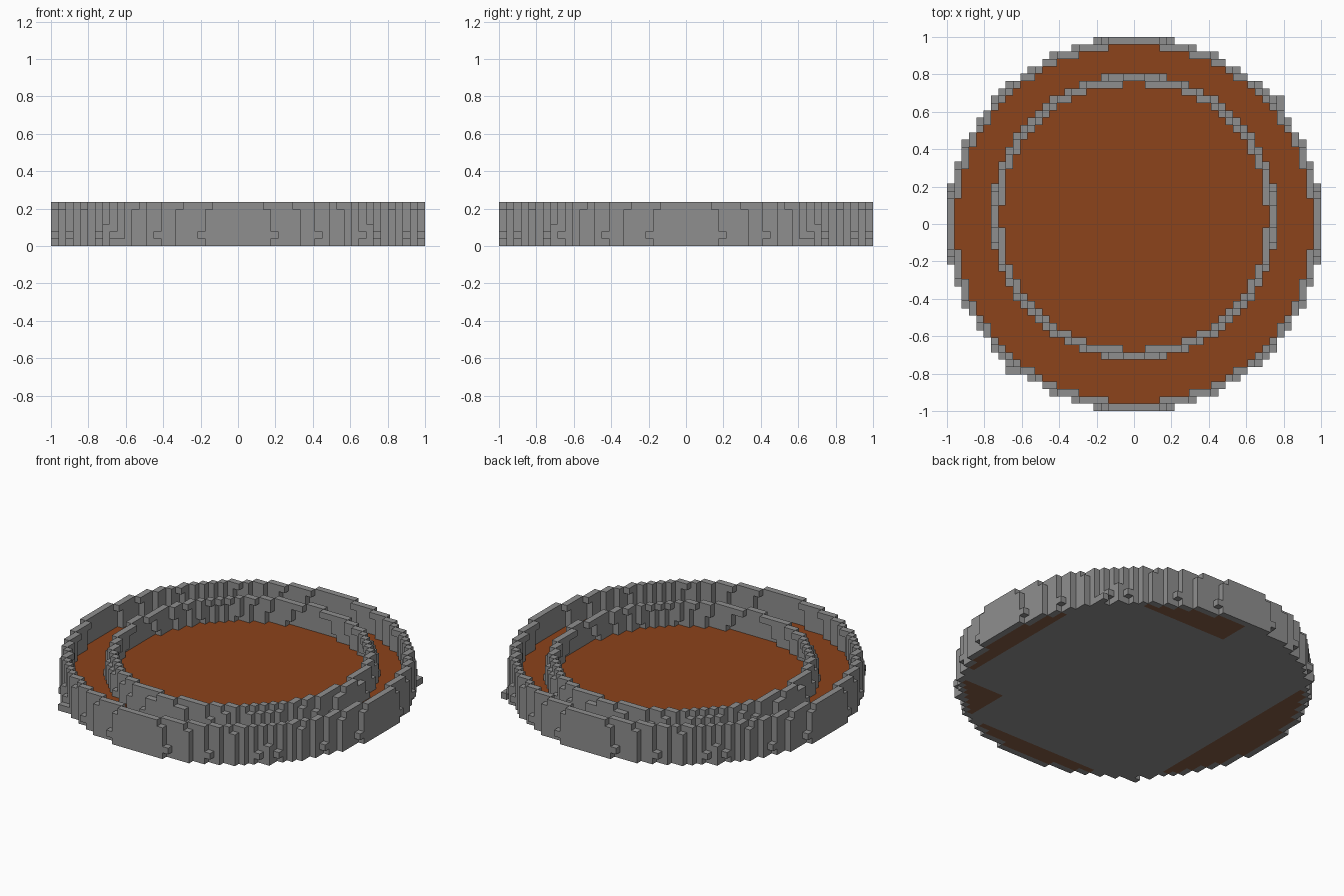
import bpy
import bmesh
from mathutils import Vector

cube = bpy.data.objects.get("Cube")
if cube:
    bpy.data.objects.remove(cube)

U = 2 / 51          # block size
LAYERS = 6          # wall height in blocks
MID = 1             # layer where the rings are widest
FLOOR = 2           # floor height in blocks


def material(name, rgb):
    m = bpy.data.materials.new(name)
    m.use_nodes = True
    m.diffuse_color = (*rgb, 1)
    m.node_tree.nodes["Principled BSDF"].inputs["Base Color"].default_value = (*rgb, 1)
    return m


stone = material("stone grey", (0.275, 0.275, 0.275))
earth = material("earth brown", (0.262, 0.056, 0.011))
dirt = material("dull dirt brown", (0.24, 0.112, 0.062))


def disc(radius, cy, k):
    """Blocks of layer k inside a ball centred on the MID layer."""
    n = int(radius) + 1
    return {(x, y + cy, k) for x in range(-n, n + 1) for y in range(-n, n + 1)
            if x * x + y * y + (k - MID) ** 2 <= radius ** 2}


def rim(cells):
    """Blocks with at least one open side within their layer."""
    return {(x, y, k) for x, y, k in cells
            if not {(x + 1, y, k), (x - 1, y, k), (x, y + 1, k), (x, y - 1, k)} <= cells}


def build(name, cells, mats, rule=None):
    """Make the outer skin of a set of blocks."""
    bm = bmesh.new()
    verts = {}

    def vert(p):
        key = tuple(round(2 * c) for c in p)
        if key not in verts:
            verts[key] = bm.verts.new((p[0] * U, p[1] * U, (p[2] + 0.5) * U))
        return verts[key]

    for cell in sorted(cells):
        for axis in range(3):
            for sign in (-1, 1):
                n = Vector((0, 0, 0))
                n[axis] = sign
                c = Vector(cell)
                if tuple(int(v) for v in c + n) in cells:
                    continue
                a = Vector((0, 0, 0))
                a[(axis + 1) % 3] = 0.5
                b = n.cross(a)
                mid = c + n / 2
                f = bm.faces.new([vert(mid + d) for d in (-a - b, a - b, a + b, b - a)])
                if rule:
                    f.material_index = rule(cell, n)
    # merge flat runs of blocks into larger faces
    bmesh.ops.dissolve_limit(bm, angle_limit=0.01, verts=bm.verts, edges=bm.edges,
                             delimit={'MATERIAL'})
    mesh = bpy.data.meshes.new(name)
    bm.to_mesh(mesh)
    bm.free()
    for m in mats:
        mesh.materials.append(m)
    obj = bpy.data.objects.new(name, mesh)
    bpy.context.collection.objects.link(obj)
    return obj


# outer wall, with small projecting foot stones on opposite diagonals
outer = set()
for k in range(LAYERS):
    outer |= rim(disc(25.5, 0, k))
outer |= {(20, 16, 0), (20, 17, 0), (-16, -20, 0), (-17, -20, 0)}
build("outer_wall", outer, [stone])

# inner wall, set one block towards the back
inner = set()
for k in range(FLOOR, LAYERS):
    inner |= rim(disc(19.5, 1, k))
build("inner_wall", inner, [stone])

# floor: earth on top, stone underside with dirt patches near the edges
ground = set()
for k in range(FLOOR):
    ground |= disc(25.5, 0, k) - outer


def floor_colour(cell, n):
    x, y, k = cell
    if n.z >= 0:
        return 0
    patch = (x <= -19 or x >= 22 or y <= -22 or (y >= 20 and x >= 0)
             or (x >= 14 and -21 <= y <= -14))
    return 2 if patch else 1


build("floor", ground, [earth, stone, dirt], floor_colour)
